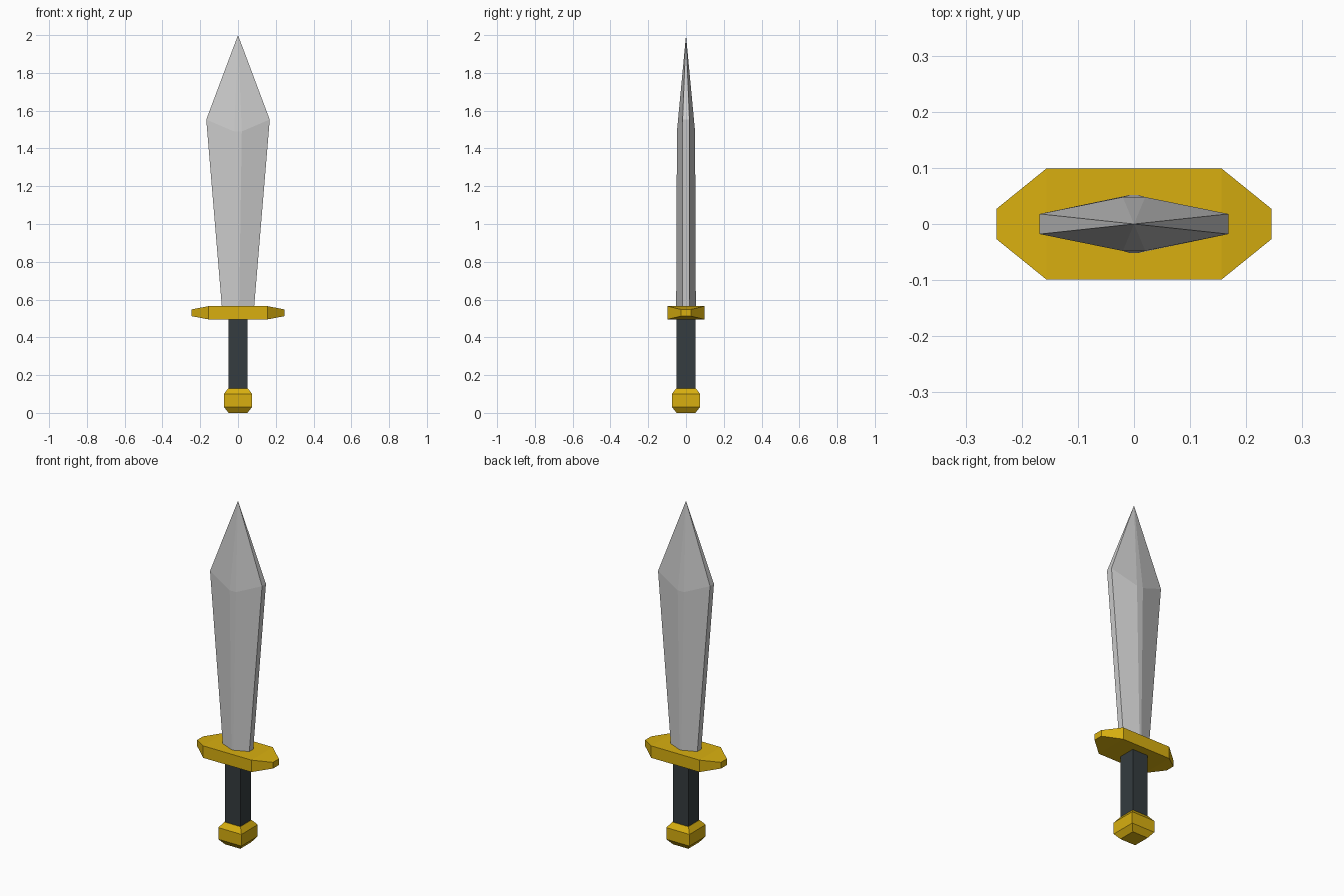
import bpy, bmesh

if "Cube" in bpy.data.objects:
    bpy.data.objects.remove(bpy.data.objects["Cube"])


def material(name, rgb):
    m = bpy.data.materials.new(name)
    m.diffuse_color = (*rgb, 1)
    m.use_nodes = True
    m.node_tree.nodes["Principled BSDF"].inputs["Base Color"].default_value = m.diffuse_color
    return m


def loft(name, rings, mat=None, tip=None):
    """Skin a stack of equal-length point rings, capped flat or closed to a tip."""
    bm = bmesh.new()
    loops = [[bm.verts.new(p) for p in ring] for ring in rings]
    n = len(loops[0])
    for a, b in zip(loops, loops[1:]):
        for i in range(n):
            j = (i + 1) % n
            bm.faces.new((a[i], a[j], b[j], b[i]))
    bm.faces.new(loops[0][::-1])
    if tip:
        t = bm.verts.new(tip)
        for i in range(n):
            bm.faces.new((loops[-1][i], loops[-1][(i + 1) % n], t))
    else:
        bm.faces.new(loops[-1])
    bmesh.ops.recalc_face_normals(bm, faces=bm.faces)
    mesh = bpy.data.meshes.new(name)
    bm.to_mesh(mesh)
    bm.free()
    obj = bpy.data.objects.new(name, mesh)
    bpy.context.collection.objects.link(obj)
    if mat:
        mesh.materials.append(mat)
    return obj


def square(h, z):
    return [(-h, -h, z), (h, -h, z), (h, h, z), (-h, h, z)]


def blade_ring(w, e, r, t, z_edge, z_ridge):
    """Octagon: flat edges at x = +-w, narrow ridges at y = +-t."""
    return [(w, -e, z_edge), (w, e, z_edge), (r, t, z_ridge), (-r, t, z_ridge),
            (-w, e, z_edge), (-w, -e, z_edge), (-r, -t, z_ridge), (r, -t, z_ridge)]


def guard_ring(x, y, z0, z1):
    return [(x, -y, z0), (x, y, z0), (x, y, z1), (x, -y, z1)]


gold = material("gold", (0.69, 0.43, 0.005))
dark = material("dark_grip", (0.035, 0.045, 0.05))

# Blade flaring up to the shoulders, then closing to a point
loft("blade", [blade_ring(0.085, 0.018, 0.006, 0.052, 0.555, 0.555),
               blade_ring(0.168, 0.018, 0.02, 0.048, 1.553, 1.49)], tip=(0, 0, 2.0))

# Crossguard with tapered ends
loft("crossguard", [guard_ring(-0.245, 0.027, 0.512, 0.548),
                    guard_ring(-0.156, 0.099, 0.495, 0.565),
                    guard_ring(0.156, 0.099, 0.495, 0.565),
                    guard_ring(0.245, 0.027, 0.512, 0.548)], gold)

# Square grip
loft("grip", [square(0.05, 0.12), square(0.05, 0.5)], dark)

# Chamfered square pommel
loft("pommel", [square(0.05, 0.0), square(0.075, 0.032),
                square(0.075, 0.1), square(0.052, 0.13)], gold)
